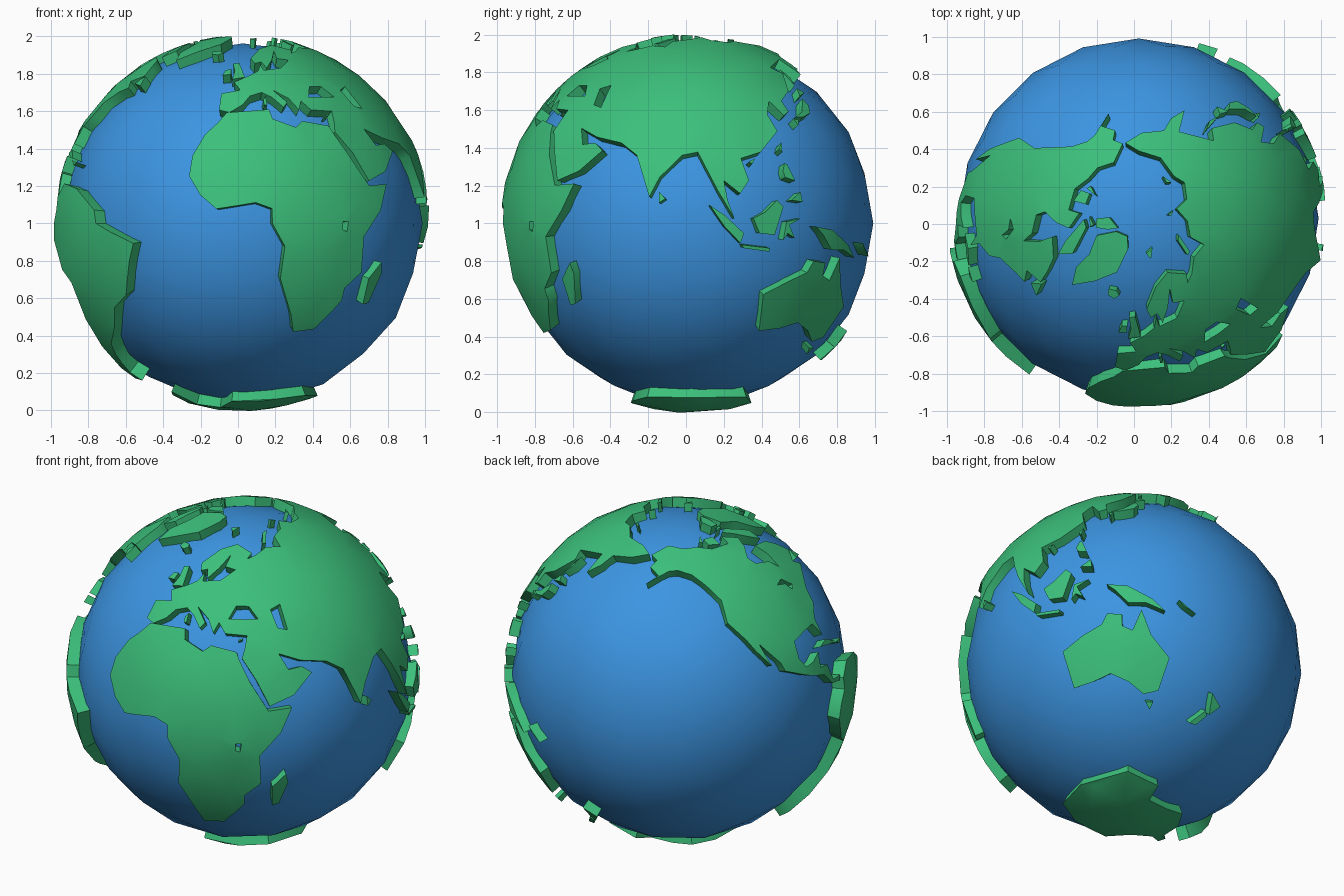
import bpy, bmesh, math
from mathutils import Vector
from mathutils.geometry import delaunay_2d_cdt

if "Cube" in bpy.data.objects:
    bpy.data.objects.remove(bpy.data.objects["Cube"])

CENTRE = Vector((0.025, 0.03, 1.0))
OCEAN_R, LAND_R, ROOT_R = 0.962, 1.006, 0.92
UP = Vector((0, 0, 1))


def material(name, rgb):
    m = bpy.data.materials.new(name)
    m.diffuse_color = (*rgb, 1)
    m.use_nodes = True
    m.node_tree.nodes["Principled BSDF"].inputs["Base Color"].default_value = m.diffuse_color
    return m


BLUE = material("ocean blue", (0.045, 0.30, 0.76))
GREEN = material("land green", (0.045, 0.53, 0.20))


def direction(lon, lat):
    a, b = math.radians(lon), math.radians(lat)
    return Vector((math.cos(b) * math.sin(a), -math.cos(b) * math.cos(a), math.sin(b)))


def inside(p, loops):
    odd = False
    for loop in loops:
        for a, b in zip(loop, loop[1:] + loop[:1]):
            if (a.y > p.y) != (b.y > p.y) and p.x < a.x + (p.y - a.y) * (b.x - a.x) / (b.y - a.y):
                odd = not odd
    return odd


# Evenly spread points that give wide land its inner facets
SPREAD = []
for i in range(320):
    z = 1 - (2 * i + 1) / 320
    t = i * math.pi * (3 - math.sqrt(5))
    SPREAD.append(Vector((math.sqrt(1 - z * z) * math.cos(t), math.sqrt(1 - z * z) * math.sin(t), z)))


def land(name, coast, lakes=(), r=LAND_R):
    """Raised plate from a (longitude, latitude) coast, with holes for inland seas."""
    rings = [[direction(*p) for p in ring] for ring in (coast, *lakes)]
    mid = sum(rings[0], Vector()).normalized()
    turn = mid.rotation_difference(UP)

    def flat(v):
        p = turn @ v
        return p.xy.normalized() * math.acos(max(-1, min(1, p.z)))

    def globe(p):
        a = p.length
        s = math.sin(a) / a if a > 1e-9 else 1
        return turn.inverted() @ Vector((p.x * s, p.y * s, math.cos(a)))

    loops = [[flat(v) for v in ring] for ring in rings]
    pts, edges = [], []
    for loop in loops:
        n, k = len(pts), len(loop)
        pts += loop
        edges += [(n + i, n + (i + 1) % k) for i in range(k)]
    outline = list(pts)
    for v in SPREAD:
        if v.dot(mid) > -0.2:
            p = flat(v)
            if inside(p, loops) and min((p - q).length for q in outline) > 0.05:
                pts.append(p)
    out = delaunay_2d_cdt(pts, edges, [], 0, 1e-5)
    bm = bmesh.new()
    vs = [bm.verts.new(globe(p) * r) for p in out[0]]
    for f in out[2]:
        if inside(sum((out[0][i] for i in f), Vector((0, 0))) / len(f), loops):
            bm.faces.new([vs[i] for i in f])
    bmesh.ops.delete(bm, geom=[v for v in bm.verts if not v.link_faces], context='VERTS')
    for f in bm.faces:
        f.normal_update()
        if f.normal.dot(f.calc_center_median()) < 0:
            f.normal_flip()
    # cliffs going down below the sea
    rim = [e for e in bm.edges if e.is_boundary]
    new = bmesh.ops.extrude_edge_only(bm, edges=rim)["geom"]
    for v in new:
        if isinstance(v, bmesh.types.BMVert):
            v.co *= ROOT_R / r
    bmesh.ops.recalc_face_normals(bm, faces=bm.faces)
    top = max(bm.faces, key=lambda f: f.calc_center_median().length)
    top.normal_update()
    if top.normal.dot(top.calc_center_median()) < 0:
        bmesh.ops.reverse_faces(bm, faces=bm.faces)
    me = bpy.data.meshes.new(name)
    bm.to_mesh(me)
    bm.free()
    me.materials.append(GREEN)
    ob = bpy.data.objects.new(name, me)
    ob.location = CENTRE
    bpy.context.collection.objects.link(ob)
    bpy.ops.object.select_all(action='DESELECT')
    ob.select_set(True)
    bpy.context.view_layer.objects.active = ob
    bpy.ops.object.shade_smooth_by_angle(angle=math.radians(35))


# Ocean ball
bpy.ops.mesh.primitive_ico_sphere_add(subdivisions=3, radius=OCEAN_R, location=CENTRE)
ocean = bpy.context.object
ocean.name = "ocean"
ocean.data.materials.append(BLUE)
bpy.ops.object.shade_smooth()

# Africa
land("africa", [(-6, 35.8), (10, 37), (11, 33.5), (19, 30.5), (22, 32.7), (32, 31), (33, 28.5),
     (37, 21), (43, 11.5), (51, 12), (47, 4), (40, -4), (40.5, -15), (35, -20), (35, -24), (32, -28),
     (27, -34), (19, -35), (17, -29), (12, -17), (13, -7), (9, 0), (9, 4.5), (4, 6.3), (-4, 5),
     (-8, 4.4), (-13, 8.5), (-17, 14.5), (-16.5, 21), (-13, 28), (-9, 32)],
     [[(32, 0.5), (34, 0.5), (33.5, -2.5), (32, -2)]], 1.012)

# Europe and Asia: south coast, then the north coast back west
south = [(-9, 37), (-5, 36), (0, 39), (3, 42.5), (8, 44), (12, 42), (16, 38), (18, 40), (13, 45),
         (19, 41.5), (22, 37), (24, 40.5), (27, 37), (36, 36.5), (35, 32), (34, 29), (39, 22),
         (43.5, 13), (52, 16), (59.5, 22.5), (56, 25), (51, 24.5), (48, 30), (56, 27), (66, 25),
         (72, 21), (77, 8), (80, 14), (87, 21), (92, 22), (95, 16), (98, 10), (103, 1.5), (101, 7),
         (100, 13), (105, 9), (108, 13), (106, 20), (113, 22), (121, 29), (119, 35), (122, 40)]
north = [(126, 34.5), (129, 36), (128, 40), (135, 44), (141, 52), (136, 55), (155, 59.5),
         (157, 51.5), (162, 56), (164, 61), (178, 63), (190, 66), (180, 69), (160, 70), (140, 73),
         (128, 72), (112, 74), (104, 78), (87, 75), (70, 73), (68, 68), (55, 69), (44, 66),
         (37, 64.5), (41, 67), (28, 71), (14, 68), (5, 61), (7, 58), (11, 59), (13, 55.5), (18, 60),
         (24, 66), (22, 61), (29, 60), (21, 55.5), (11, 54.3), (10, 57.5), (8, 54), (3, 51.5),
         (-4, 48.5), (-1, 45), (-9, 43.5)]
land("eurasia", south + north, [[(28, 42), (31, 46.5), (37, 46.5), (41, 42), (35, 42)],
                                [(47, 45), (52, 46.5), (53, 37.5), (49, 38.5)]], 1.008)

# Americas
land("north_america", [(-168, 66), (-162, 64), (-165, 61), (-158, 58), (-164, 54.5), (-152, 60),
     (-146, 60.5), (-137, 58.5), (-130, 54), (-124, 48), (-124, 40), (-118, 33.5), (-115, 29),
     (-110, 23), (-113, 31), (-106, 23), (-105, 20), (-96, 16), (-92, 14.5), (-87, 13), (-83, 8.5),
     (-78, 7.5), (-77, 9), (-82, 9.5), (-84, 15.5), (-88, 16), (-87, 21), (-91, 19), (-95, 18.5),
     (-97.5, 22), (-97, 28), (-90, 29.5), (-84, 30), (-81, 25), (-81, 31), (-76, 35), (-74, 40),
     (-66, 44.5), (-61, 46), (-65, 49), (-57, 51.5), (-60, 56), (-65, 60), (-70, 61), (-78, 62),
     (-77, 57), (-79, 51.5), (-82, 55), (-92, 57), (-94, 60), (-87, 64), (-82, 68), (-95, 71.5),
     (-97, 68), (-115, 68), (-128, 70), (-141, 69.7), (-156, 71)],
     [[(-90, 47), (-85, 48), (-81, 44.5), (-83, 43), (-85, 46)]])
land("south_america", [(-77, 8), (-72, 12), (-62, 10.5), (-51, 4), (-50, 0), (-44, -2.5), (-35, -6),
     (-37, -11), (-39, -17), (-41, -22), (-48, -26), (-53, -33), (-57, -36), (-62, -39), (-65, -43),
     (-67, -47), (-69, -51), (-66, -55), (-72, -54), (-75, -49), (-73, -40), (-71, -30), (-70, -18),
     (-76, -14), (-81, -5), (-80, 0), (-77, 4)], r=1.025)

# Other large land
land("greenland", [(-45, 60), (-52, 65), (-54, 71), (-68, 76), (-60, 82), (-32, 83.5), (-19, 80),
     (-22, 72), (-35, 66)])
land("antarctica", [(-58, -63.5), (-62, -74), (-35, -78), (-10, -71), (30, -69), (55, -66),
     (90, -66.5), (135, -66), (165, -71), (165, -78), (-155, -78), (-130, -74), (-100, -73),
     (-70, -71), (-66, -66)])
land("australia", [(114, -22), (122, -18), (129, -15), (131, -11.5), (136, -12), (136, -16),
     (139.5, -17.5), (142.5, -10.5), (146, -19), (153, -26), (150, -37), (144, -38.5), (138, -34.5),
     (131, -31.5), (124, -33.5), (115.5, -34.5)])

# Atlantic and Mediterranean islands
land("britain", [(-5, 50), (1, 51), (0, 54), (-2, 58.5), (-5.5, 58), (-4, 54)])
land("ireland", [(-10, 52), (-6, 52.3), (-6, 55), (-9, 54.5)])
land("iceland", [(-22, 64), (-17, 63.5), (-14, 65), (-17, 66.3), (-23, 66)])
land("sardinia", [(8.5, 39), (9.7, 39), (9.5, 42.5), (8.3, 41)])
land("cyprus", [(32.5, 34.7), (34, 35), (34.3, 35.6), (32.8, 35.3)])
land("cuba", [(-85, 22), (-80, 23), (-74.5, 20.2), (-78, 20.5)])
land("hispaniola", [(-74, 19.5), (-69, 19), (-71, 18)])
land("newfoundland", [(-59, 48), (-56, 51.5), (-53, 47)])

# Arctic islands
land("baffin_island", [(-66, 62), (-62, 66.5), (-70, 70.5), (-80, 73.5), (-89, 73), (-80, 70), (-73, 66)])
land("victoria_island", [(-116, 70), (-105, 69), (-105, 73), (-117, 73)])
land("banks_island", [(-124, 72), (-120, 71.5), (-118, 75)])
land("ellesmere_island", [(-78, 76.5), (-90, 77), (-92, 81), (-65, 83), (-70, 80)])
land("devon_island", [(-92, 74.8), (-80, 74.8), (-82, 76)])
land("novaya_zemlya", [(53, 71), (57, 71), (68, 76.8), (60, 76)])
land("svalbard", [(12, 79), (17, 77), (25, 80)])
land("severnaya_islands", [(95, 80), (103, 79), (97, 81)])
land("siberian_islands", [(138, 75), (150, 75), (142, 76)])

# Indian Ocean and East Indies islands
land("madagascar", [(45, -25.5), (47.5, -25), (50, -15.5), (49, -12), (44.5, -17)])
land("sri_lanka", [(80, 9.5), (80, 6.2), (82, 7.5)])
land("sumatra", [(95.5, 5.5), (100, 2.5), (106, -3), (105, -6), (100, -1)])
land("java", [(105.5, -6.5), (114.5, -7.5), (114.5, -8.6), (106, -7.5)])
land("borneo", [(109, 1.5), (113, 3.5), (117, 7), (119, 5), (116, -3.5), (111, -3)])
land("sulawesi", [(119, -5), (120, 0.5), (125, 1.5), (121, -0.5), (123, -4.5), (120.5, -3)])
land("new_guinea", [(131, -1), (138, -2), (146, -6.5), (150.5, -10.5), (144, -8), (138, -8), (134, -3.5)])
land("solomon_islands", [(155, -6), (161, -10), (157, -8)])
land("north_philippines", [(120, 16), (121, 18.5), (122, 18), (124, 13), (120.5, 14)])
land("south_philippines", [(122, 7), (125.5, 9.5), (126, 6.5)])

# Pacific islands
land("taiwan", [(120, 23), (121.5, 25.2), (121, 22)])
land("hainan", [(108.7, 19), (110.8, 20), (109.6, 18.2)])
land("kyushu", [(130, 33.5), (132, 33), (131, 31.2)])
land("honshu", [(131, 34), (136, 36), (140.5, 41), (141.8, 38.5), (140, 35.5), (135, 34)])
land("hokkaido", [(140, 42), (142, 45.3), (145, 43.5)])
land("sakhalin", [(142, 46.5), (142.5, 54), (144, 50)])
land("new_zealand_north", [(173, -34.5), (178.5, -37.8), (175, -41.5), (174, -39)])
land("new_zealand_south", [(172.5, -40.7), (174, -42), (170.5, -46), (167, -46)])
land("tasmania", [(145, -41), (148.3, -41), (147, -43.5)])
